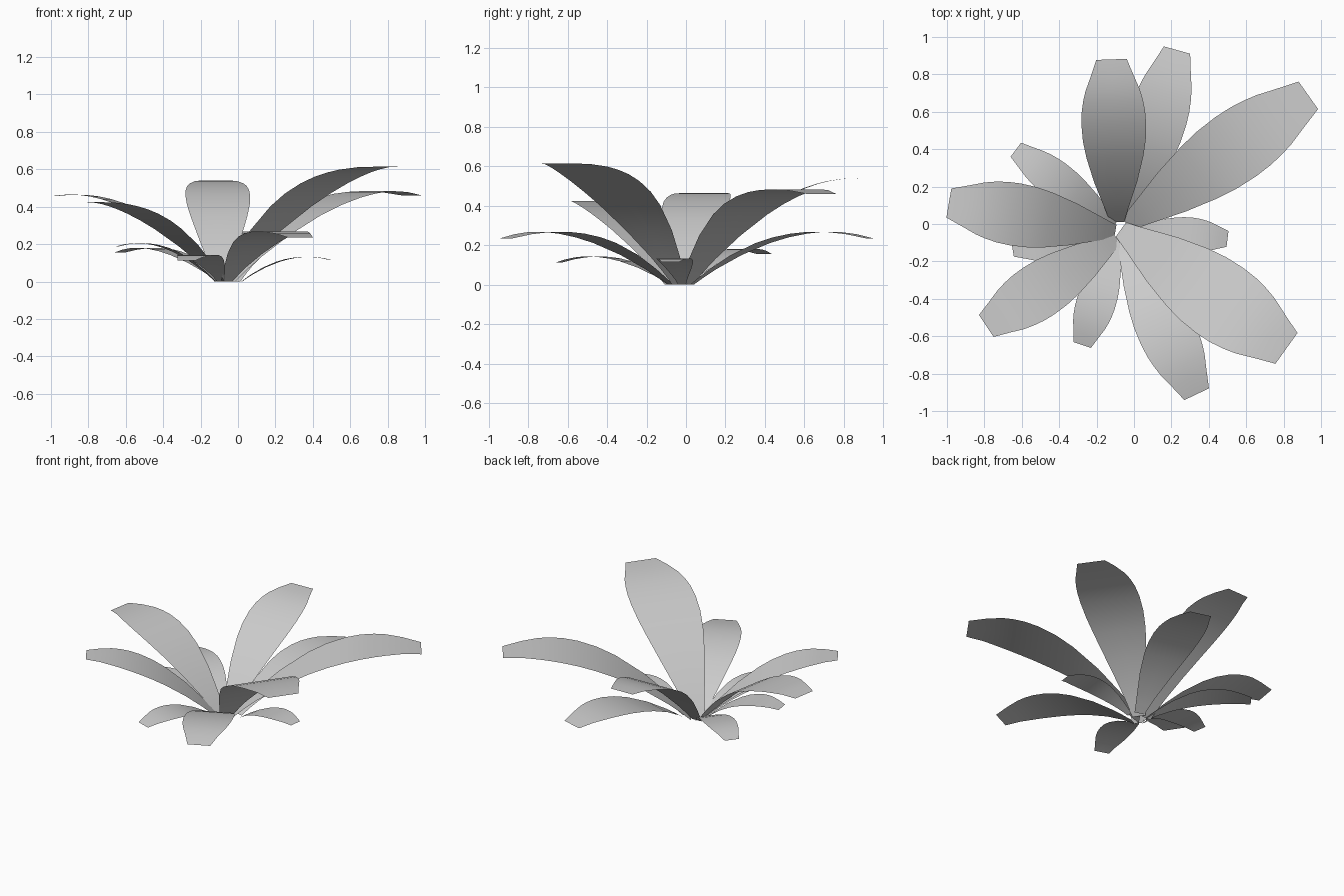
import bpy, bmesh
from mathutils import Vector

if "Cube" in bpy.data.objects:
    bpy.data.objects.remove(bpy.data.objects["Cube"])

# leaf half-width along its length: (position, fraction of the widest half-width)
OUTLINE = [(0, .22), (.06, .32), (.12, .43), (.25, .67), (.4, .88), (.5, .97), (.6, 1),
           (.68, .98), (.75, .92), (.81, .84), (.9, .66), (1, .47)]


def leaf(name, base, tip, half_width, peak_height, peak_at):
    """Flat-section blade rising from base, arching to peak_height, then drooping."""
    base, tip = Vector(base), Vector(tip)
    axis = tip - base
    side = Vector((-axis.y, axis.x)).normalized()
    bm = bmesh.new()
    rows = []
    for t, w in OUTLINE:
        centre = base + axis * t
        z = peak_height * (1 - (1 - t / peak_at) ** 2)
        rows.append([bm.verts.new((*(centre + side * half_width * w * k), z))
                     for k in (-1, 0, 1)])
    for a, b in zip(rows, rows[1:]):
        for i in range(2):
            bm.faces.new((a[i], b[i], b[i + 1], a[i + 1]))
    for f in bm.faces:
        f.smooth = True
    bm.normal_update()
    mesh = bpy.data.meshes.new(name)
    bm.to_mesh(mesh)
    bm.free()
    ob = bpy.data.objects.new(name, mesh)
    bpy.context.collection.objects.link(ob)


# tall upper leaves
leaf("upper_leaf_back", (-.09, .01), (-.12, .88), .173, .54, .98)
leaf("upper_leaf_back_right", (-.04, .0), (.932, .688), .192, .483, .82)
leaf("upper_leaf_front_right", (-.07, -.03), (.815, -.665), .215, .615, .97)
leaf("upper_leaf_front_left", (-.09, -.08), (-.79, -.545), .15, .425, .97)
leaf("upper_leaf_left", (-.1, -.04), (-.99, .112), .168, .465, .88)

# middle leaves
leaf("middle_leaf_back", (-.02, .03), (.23, .93), .155, .268, .74)
leaf("middle_leaf_front", (-.06, -.08), (.335, -.91), .155, .268, .74)

# small low leaves
leaf("low_leaf_right", (.02, -.02), (.5, -.08), .09, .132, .73)
leaf("low_leaf_front", (-.09, -.08), (-.277, -.647), .105, .143, .68)
leaf("low_leaf_left", (-.12, -.04), (-.65, -.128), .1, .205, .77)
leaf("low_leaf_back_left", (-.1, .0), (-.632, .397), .1, .18, .73)
